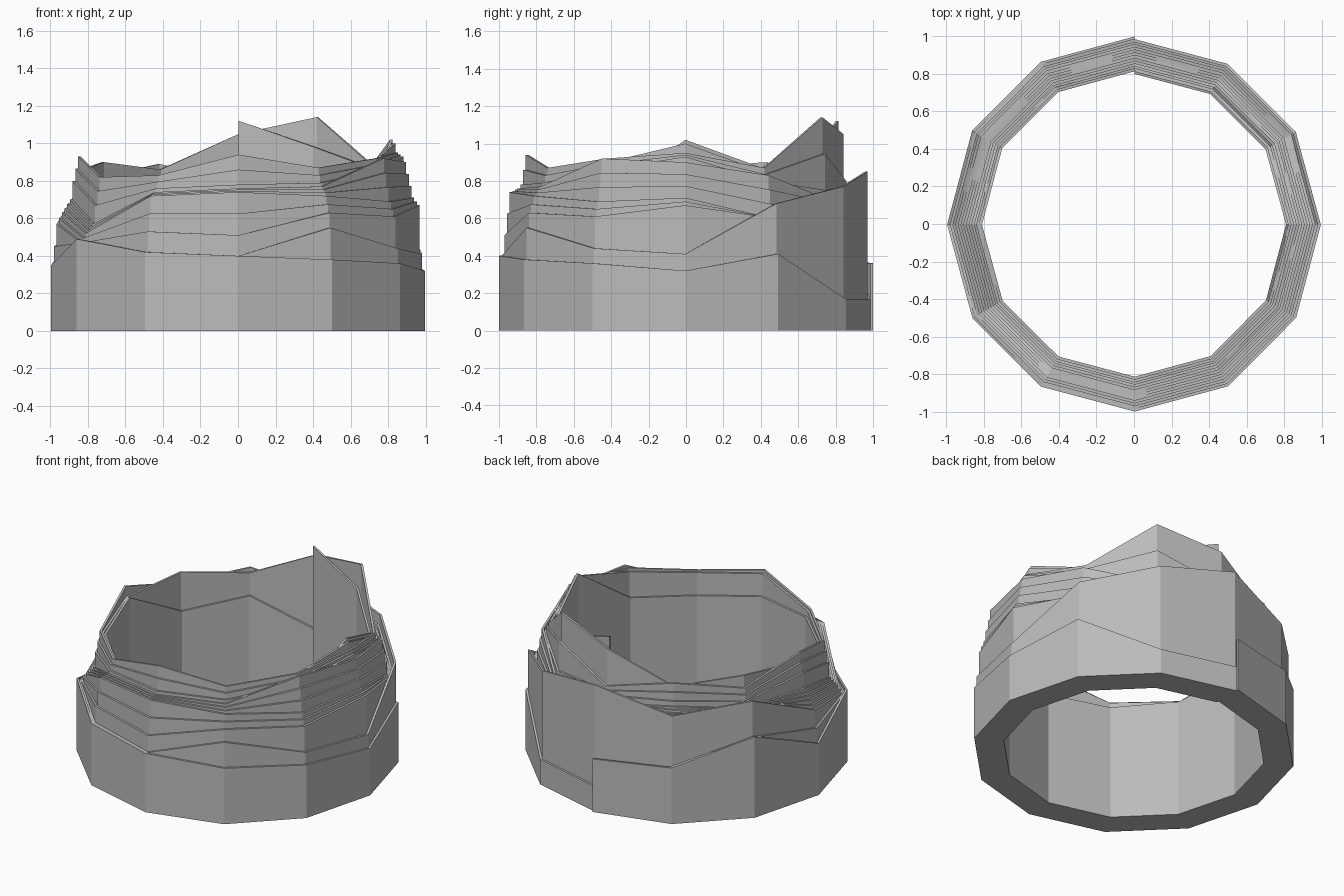
import bpy
import bmesh
from math import cos, sin, tau

cube = bpy.data.objects.get("Cube")
if cube:
    bpy.data.objects.remove(cube, do_unlink=True)

SIDES = 12
TURNS = 13
PITCH = 0.2 / (TURNS + 1)

# Rim heights in hundredths for key turns, from the back corner round to the right
KEY_TURNS = {
    0: (36, 38, 55, 35, 49, 42, 40, 38, 36, 32, 41, 17),
    1: (17, 38, 54, 45, 47, 42, 40, 55, 44, 41, 68, 77),
    2: (85, 72, 78, 57, 47, 53, 51, 63, 61, 67, 60, 70),
    4: (75, 70, 72, 63, 52, 72, 74, 72, 69, 71, 60, 65),
    7: (70, 75, 70, 70, 57, 74, 76, 77, 92, 90, 83, 70),
    8: (75, 78, 74, 80, 67, 76, 78, 79, 86, 93, 80, 75),
    10: (80, 89, 82, 93, 82, 83, 94, 87, 92, 95, 87, 114),
    11: (105, 86, 90, 86, 81, 82, 92, 86, 90, 100, 85, 80),
    12: (55, 71, 64, 86, 80, 78, 77, 71, 73, 102, 87, 98),
}
END_HEIGHT = 1.12


def rim_height(step):
    """Height of the wall at a corner, blended between the key turns."""
    turn, side = divmod(step, SIDES)
    if turn == TURNS:
        return END_HEIGHT
    low = max(k for k in KEY_TURNS if k <= turn)
    high = min(k for k in KEY_TURNS if k >= turn)
    blend = (turn - low) / (high - low) if high > low else 0
    a, b = KEY_TURNS[low][side], KEY_TURNS[high][side]
    return (a + (b - a) * blend) / 100


def add_section(bm, step):
    """Four corners of the wall: outer and inner, bottom and top."""
    angle = tau * (0.25 + step / SIDES)
    outer = 1 + PITCH / 4 - PITCH * step / SIDES
    top = rim_height(step)
    ring = []
    for radius, z in ((outer, 0), (outer, top), (outer - PITCH, top), (outer - PITCH, 0)):
        x = radius * cos(angle) + PITCH / 4
        y = radius * sin(angle) - PITCH / 4
        ring.append(bm.verts.new((x, y, z)))
    return ring


# Wall rolled up as a continuous spiral
bm = bmesh.new()
sections = [add_section(bm, s) for s in range(TURNS * SIDES + 1)]
for near, far in zip(sections, sections[1:]):
    for i in range(4):
        j = (i + 1) % 4
        bm.faces.new((near[i], far[i], far[j], near[j]))
bm.faces.new(sections[0])
bm.faces.new(sections[-1][::-1])
bmesh.ops.recalc_face_normals(bm, faces=bm.faces)
mesh = bpy.data.meshes.new("spiral_wall")
bm.to_mesh(mesh)
bm.free()
wall = bpy.data.objects.new("spiral_wall", mesh)
bpy.context.collection.objects.link(wall)

# Plain grey finish
grey = bpy.data.materials.new("plain_grey")
grey.use_nodes = True
colour = (0.5, 0.5, 0.5, 1)
grey.diffuse_color = colour
grey.node_tree.nodes["Principled BSDF"].inputs["Base Color"].default_value = colour
mesh.materials.append(grey)
